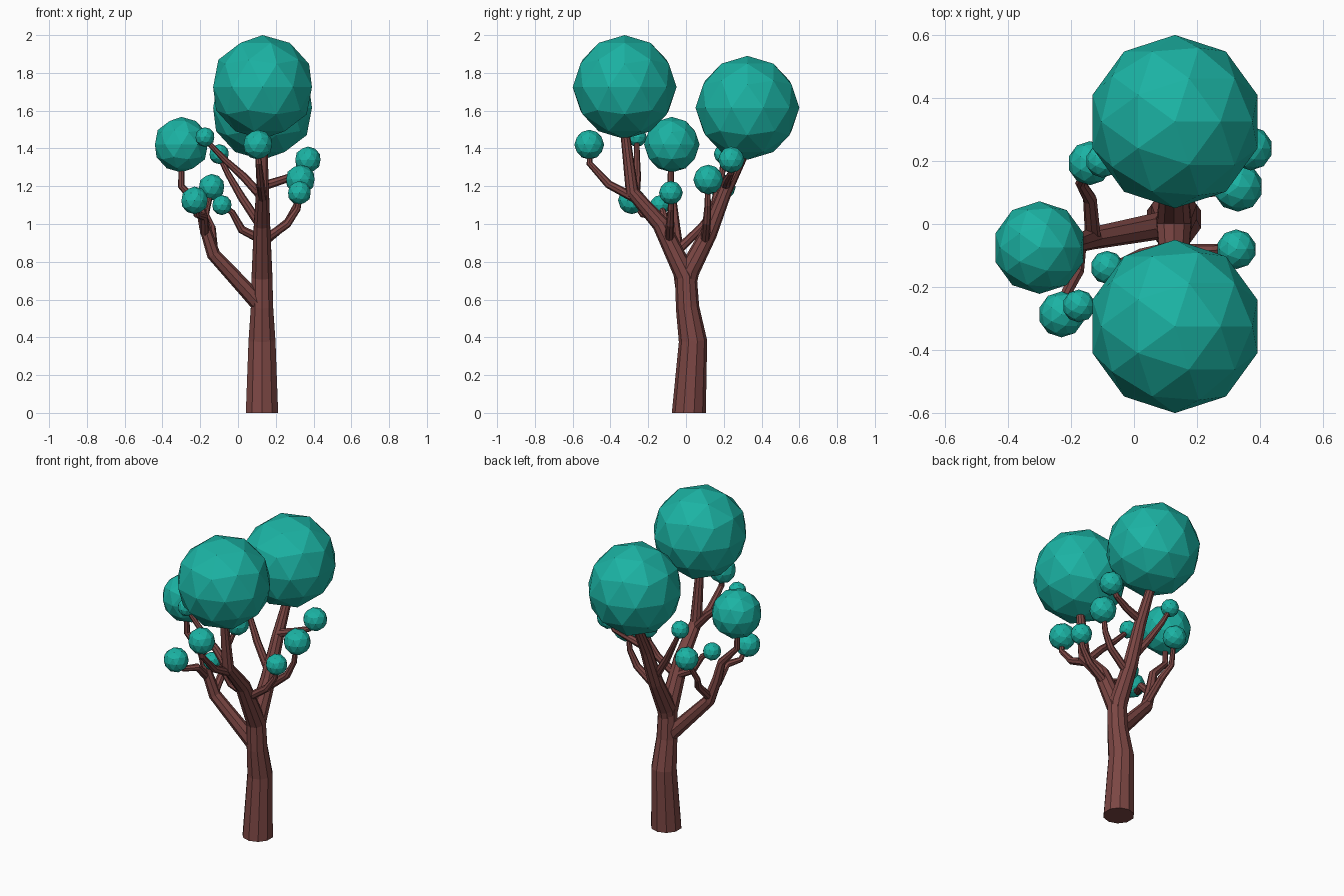
import bpy, bmesh, math
from mathutils import Vector

if "Cube" in bpy.data.objects:
    bpy.data.objects.remove(bpy.data.objects["Cube"])

def material(name, rgb):
    m = bpy.data.materials.new(name)
    m.diffuse_color = (*rgb, 1)
    m.use_nodes = True
    m.node_tree.nodes["Principled BSDF"].inputs["Base Color"].default_value = m.diffuse_color
    return m

BARK = material("bark", (0.20, 0.062, 0.057))
LEAF = material("leaf", (0.011, 0.45, 0.37))

def finish(bm, name, mat):
    bmesh.ops.recalc_face_normals(bm, faces=bm.faces)
    me = bpy.data.meshes.new(name)
    bm.to_mesh(me)
    bm.free()
    me.materials.append(mat)
    bpy.context.collection.objects.link(bpy.data.objects.new(name, me))

def limb(name, path, sides=8):
    """Flat-sided tapering tube through (x, y, z, radius) points."""
    pts = [Vector(p[:3]) for p in path]
    bm, rings = bmesh.new(), []
    for i, p in enumerate(pts):
        t = Vector((0, 0, 0))
        if i > 0:
            t += (p - pts[i - 1]).normalized()
        if i < len(pts) - 1:
            t += (pts[i + 1] - p).normalized()
        if p.z == 0:
            t = Vector((0, 0, 1))
        q = Vector((0, 0, 1)).rotation_difference(t.normalized())
        ring = []
        for k in range(sides):
            a = math.pi / 2 + math.tau * k / sides
            ring.append(bm.verts.new(p + q @ Vector((math.cos(a), math.sin(a), 0)) * path[i][3]))
        rings.append(ring)
    for a, b in zip(rings, rings[1:]):
        for k in range(sides):
            j = (k + 1) % sides
            bm.faces.new((a[k], a[j], b[j], b[k]))
    bm.faces.new(rings[0])
    bm.faces.new(rings[-1])
    finish(bm, name, BARK)

def foliage(name, x, y, z, r):
    bm = bmesh.new()
    bmesh.ops.create_icosphere(bm, subdivisions=2, radius=r)
    bmesh.ops.translate(bm, verts=bm.verts, vec=(x, y, z))
    finish(bm, name, LEAF)

# Trunk running on into the front fork, then the rear fork
limb("trunk", [(.127, .015, 0, .09), (.127, .037, .38, .075), (.127, .008, .56, .062),
               (.127, .0, .72, .058), (.127, -.135, 1.0, .045), (.13, -.285, 1.17, .036),
               (.13, -.325, 1.5, .024)], 10)
limb("rear_fork", [(.127, .0, .66, .05), (.127, .015, .75, .056), (.127, .12, .95, .045),
                   (.13, .21, 1.18, .036), (.13, .32, 1.40, .025)], 10)

# Left branch
limb("left_branch", [(.11, .0, .58, .045), (-.13, -.045, .84, .036), (-.175, -.06, .98, .03),
                     (-.20, -.07, 1.09, .025), (-.30, -.08, 1.2, .018), (-.30, -.08, 1.35, .015)])

# Twigs: each one starts on a larger limb and ends inside its leaf ball
twigs = {
    "left_rear": [(-.13, -.045, .86), (-.14, .08, .98), (-.17, .13, 1.05), (-.14, .19, 1.18)],
    "left_front": [(-.175, -.06, .95), (-.18, -.15, 1.04), (-.22, -.23, 1.05), (-.23, -.28, 1.12)],
    "inner_left": [(.12, -.08, .92), (.02, -.10, .97), (-.03, -.12, 1.06), (-.08, -.137, 1.10)],
    "front_left": [(.13, -.27, 1.14), (.03, -.26, 1.25), (-.07, -.26, 1.34), (-.175, -.26, 1.45)],
    "rear_left": [(.127, .13, .98), (.02, .16, 1.14), (-.05, .19, 1.26), (-.10, .20, 1.36)],
    "front": [(.13, -.26, 1.13), (.12, -.41, 1.21), (.11, -.51, 1.32), (.105, -.51, 1.41)],
    "rear_right": [(.13, .21, 1.20), (.24, .22, 1.235), (.33, .24, 1.27), (.37, .24, 1.33)],
    "right": [(.13, .10, .90), (.265, .11, 1.01), (.31, .115, 1.1), (.325, .115, 1.22)],
    "inner_right": [(.13, -.09, .91), (.26, -.085, 1.00), (.315, -.08, 1.08), (.33, -.08, 1.16)],
}
for name, pts in twigs.items():
    limb(name + "_twig", [(*p, r) for p, r in zip(pts, (.025, .022, .017, .013))])

# Leaf balls
balls = {
    "front_crown": (.13, -.325, 1.725, .275), "rear_crown": (.13, .325, 1.615, .275),
    "left_crown": (-.30, -.075, 1.42, .147), "left_rear": (-.14, .193, 1.195, .07),
    "left_front": (-.23, -.287, 1.125, .073), "inner_left": (-.085, -.138, 1.10, .053),
    "front_left": (-.175, -.26, 1.46, .052), "rear_left": (-.10, .20, 1.37, .053),
    "front": (.105, -.512, 1.42, .079), "rear_right": (.37, .24, 1.34, .07),
    "right": (.33, .118, 1.235, .079), "inner_right": (.325, -.08, 1.165, .063),
}
for name, b in balls.items():
    foliage(name + "_foliage", *b)
